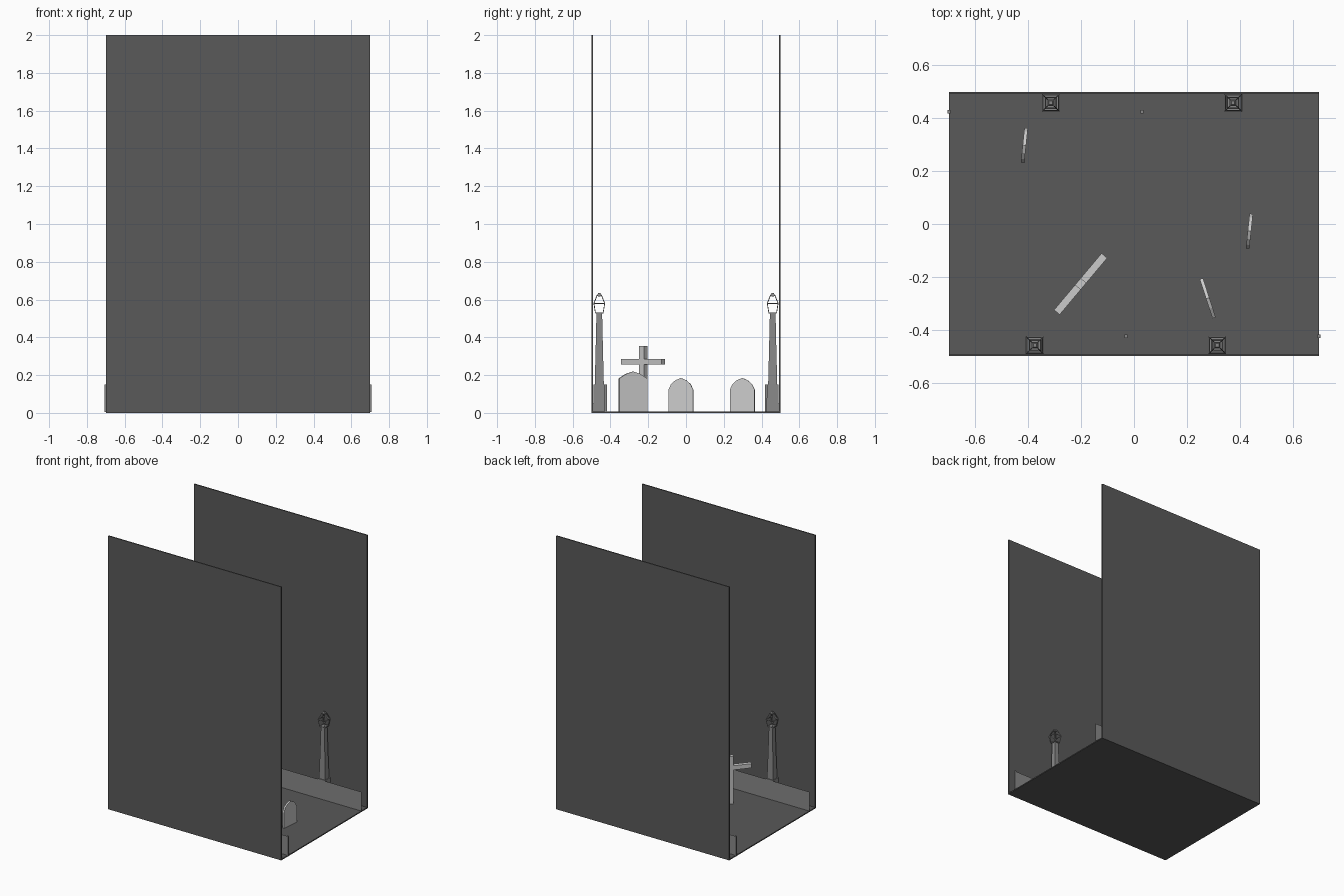
import bpy, bmesh, math
from mathutils import Vector

if "Cube" in bpy.data.objects:
    bpy.data.objects.remove(bpy.data.objects["Cube"])


def material(name, v):
    m = bpy.data.materials.new(name)
    m.diffuse_color = (v, v, v, 1)
    m.use_nodes = True
    m.node_tree.nodes["Principled BSDF"].inputs["Base Color"].default_value = m.diffuse_color
    return m


DARK = material("dark_grey", 0.1)
MID = material("mid_grey", 0.25)


def make(name, verts, faces, mat=None, loc=(0, 0, 0), rot=0.0):
    me = bpy.data.meshes.new(name)
    me.from_pydata(verts, [], faces)
    bm = bmesh.new()
    bm.from_mesh(me)
    bmesh.ops.recalc_face_normals(bm, faces=bm.faces)
    bm.to_mesh(me)
    bm.free()
    ob = bpy.data.objects.new(name, me)
    bpy.context.collection.objects.link(ob)
    ob.location = loc
    ob.rotation_euler.z = rot
    if mat:
        me.materials.append(mat)
    return ob


def tower(name, rings, mat=None, loc=(0, 0, 0)):
    """Square rings (half width, z) stacked into a closed solid."""
    verts = [(sx * h, sy * h, z) for h, z in rings
             for sx, sy in ((-1, -1), (1, -1), (1, 1), (-1, 1))]
    faces = [(3, 2, 1, 0)]
    for r in range(len(rings) - 1):
        for i in range(4):
            j = (i + 1) % 4
            faces.append((r * 4 + i, r * 4 + j, r * 4 + 4 + j, r * 4 + 4 + i))
    n = len(verts)
    faces.append((n - 4, n - 3, n - 2, n - 1))
    return make(name, verts, faces, mat, loc)


def slab(name, profile, thick, mat=None, loc=(0, 0, 0), rot=0.0):
    """Profile in x,z extruded along y."""
    n = len(profile)
    verts = [(x, y, z) for y in (-thick / 2, thick / 2) for x, z in profile]
    faces = [tuple(range(n)), tuple(range(2 * n - 1, n - 1, -1))]
    faces += [(i, (i + 1) % n, n + (i + 1) % n, n + i) for i in range(n)]
    return make(name, verts, faces, mat, loc, rot)


def rect(x0, x1, z0, z1):
    return [(x0, z0), (x1, z0), (x1, z1), (x0, z1)]


# floor and the two tall side walls
slab("floor", rect(-0.7, 0.7, 0, 0.008), 1.0, DARK)
for s in (-1, 1):
    slab("wall", rect(-0.7, 0.7, 0.008, 2), 0.008, DARK, (0, s * 0.496, 0))

# fences and lamp posts, the second side turned half a circle
for s in (1, -1):
    y = s * 0.425
    for a, b in ((-0.7, 0.03), (0.03, 0.7)):
        make("fence_panel", [(s * a, y, 0.008), (s * b, y, 0.008),
                             (s * b, y, 0.148), (s * a, y, 0.148)],
             [(0, 1, 2, 3)], MID)
        tower("fence_post", [(0.006, 0.004), (0.006, 0.15)], MID, (s * a, y, 0))
    for x in (-0.315, 0.375):
        loc = (s * x, s * 0.459, 0)
        tower("lamp_base", [(0.033, 0.006), (0.03, 0.15)], MID, loc)
        tower("lamp_pillar", [(0.024, 0.15), (0.019, 0.35), (0.015, 0.525)], MID, loc)
        tower("lantern_floor", [(0.021, 0.525), (0.021, 0.53)], MID, loc)
        frame = tower("lantern_frame", [(0.021, 0.53), (0.029, 0.58), (0.012, 0.622)], MID, loc)
        w = frame.modifiers.new("bars", 'WIREFRAME')
        w.thickness = 0.005
        tower("lamp_finial", [(0.007, 0.617), (0.011, 0.625), (0.006, 0.635)], MID, loc)


# headstones: mirrored outline from the right half
def headstone(half, loc, rot):
    right = [p for p in half]
    left = [(-x, z) for x, z in reversed(half) if x > 0]
    slab("headstone", right + left, 0.013, None, loc, rot)


ROUND = [(0.066, 0.004), (0.066, 0.122), (0.052, 0.152), (0.03, 0.172), (0, 0.185)]
POINTED = [(0.078, 0.004), (0.078, 0.182), (0.04, 0.206), (0, 0.219)]
headstone(ROUND, (-0.415, 0.298, 0), math.radians(84))
headstone(ROUND, (0.437, -0.027, 0), math.radians(84))
headstone(POINTED, (0.279, -0.281, 0), math.radians(108))

# stone cross
w, a = 0.017, 0.14
cross = [(w, 0.004), (w, 0.255), (a, 0.255), (a, 0.286), (w, 0.286), (w, 0.355)]
slab("grave_cross", cross + [(-x, z) for x, z in reversed(cross)], 0.028,
     None, (-0.202, -0.227, 0), math.radians(50))
